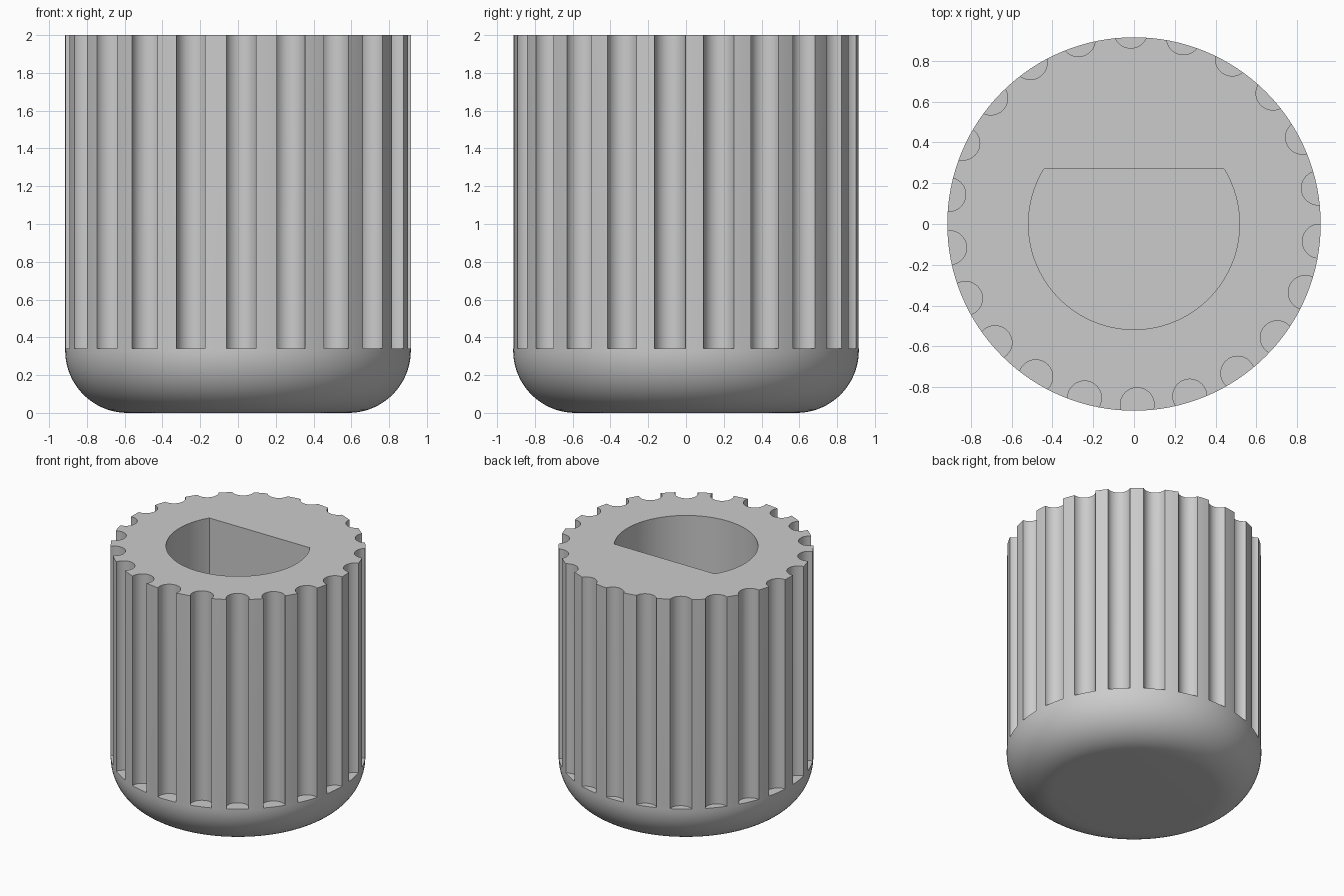
import bpy, bmesh, math

cube = bpy.data.objects.get("Cube")
if cube:
    bpy.data.objects.remove(cube, do_unlink=True)

HEIGHT, RADIUS, FILLET = 2.0, 0.915, 0.33
FLUTES, FLUTE_RING, FLUTE_R, FLUTE_Z = 22, 0.915, 0.083, 0.34
BORE_R, BORE_FLAT, BORE_Z = 0.517, 0.27, 0.335

grey = bpy.data.materials.new("light grey")
grey.use_nodes = True
colour = (0.6, 0.6, 0.6, 1)
grey.diffuse_color = colour
grey.node_tree.nodes["Principled BSDF"].inputs["Base Color"].default_value = colour


def make_object(name, bm):
    bmesh.ops.recalc_face_normals(bm, faces=bm.faces)
    mesh = bpy.data.meshes.new(name)
    bm.to_mesh(mesh)
    bm.free()
    mesh.materials.append(grey)
    obj = bpy.data.objects.new(name, mesh)
    bpy.context.collection.objects.link(obj)
    return obj


def add_prism(bm, outline, z0, z1):
    """Extrude a closed outline upwards."""
    face = bm.faces.new([bm.verts.new((x, y, z0)) for x, y in outline])
    top = bmesh.ops.extrude_face_region(bm, geom=[face])["geom"]
    verts = [v for v in top if isinstance(v, bmesh.types.BMVert)]
    bmesh.ops.translate(bm, verts=verts, vec=(0, 0, z1 - z0))


def arc(cx, cy, r, start, end, steps):
    angles = [start + (end - start) * i / steps for i in range(steps + 1)]
    return [(cx + r * math.cos(a), cy + r * math.sin(a)) for a in angles]


# Round body with a large fillet at its closed end
bm = bmesh.new()
profile = [(0, 0)] + arc(RADIUS - FILLET, FILLET, FILLET, -math.pi / 2, 0, 20)
profile += [(RADIUS, HEIGHT), (0, HEIGHT)]
verts = [bm.verts.new((x, 0, z)) for x, z in profile]
edges = [bm.edges.new(pair) for pair in zip(verts, verts[1:])]
bmesh.ops.spin(bm, geom=verts + edges, cent=(0, 0, 0), axis=(0, 0, 1),
               angle=math.tau, steps=128, use_duplicate=False)
bmesh.ops.remove_doubles(bm, verts=bm.verts, dist=0.0005)
body = make_object("knob_body", bm)

# Grip flutes, on a ring set slightly towards the back
bm = bmesh.new()
for i in range(FLUTES):
    a = math.radians(-89) + i * math.tau / FLUTES
    x, y = FLUTE_RING * math.cos(a), 0.03 + FLUTE_RING * math.sin(a)
    add_prism(bm, arc(x, y, FLUTE_R, 0, math.tau, 40)[:-1], FLUTE_Z, HEIGHT + 0.1)
flutes = make_object("flute_cutter", bm)

# D-shaped shaft bore
bm = bmesh.new()
flat = math.asin(BORE_FLAT / BORE_R)
add_prism(bm, arc(0, 0, BORE_R, math.pi - flat, math.tau + flat, 80), BORE_Z, HEIGHT + 0.1)
bore = make_object("bore_cutter", bm)

# Cut the flutes and bore, then drop the cutters
bpy.context.view_layer.objects.active = body
for cutter in (flutes, bore):
    cutter.hide_render = True
    mod = body.modifiers.new(cutter.name, "BOOLEAN")
    mod.operation, mod.solver, mod.object = "DIFFERENCE", "EXACT", cutter
    bpy.ops.object.modifier_apply(modifier=mod.name)
    bpy.data.objects.remove(cutter, do_unlink=True)

for obj in bpy.context.selected_objects:
    obj.select_set(False)
body.select_set(True)
bpy.ops.object.shade_smooth_by_angle(angle=math.radians(25))
